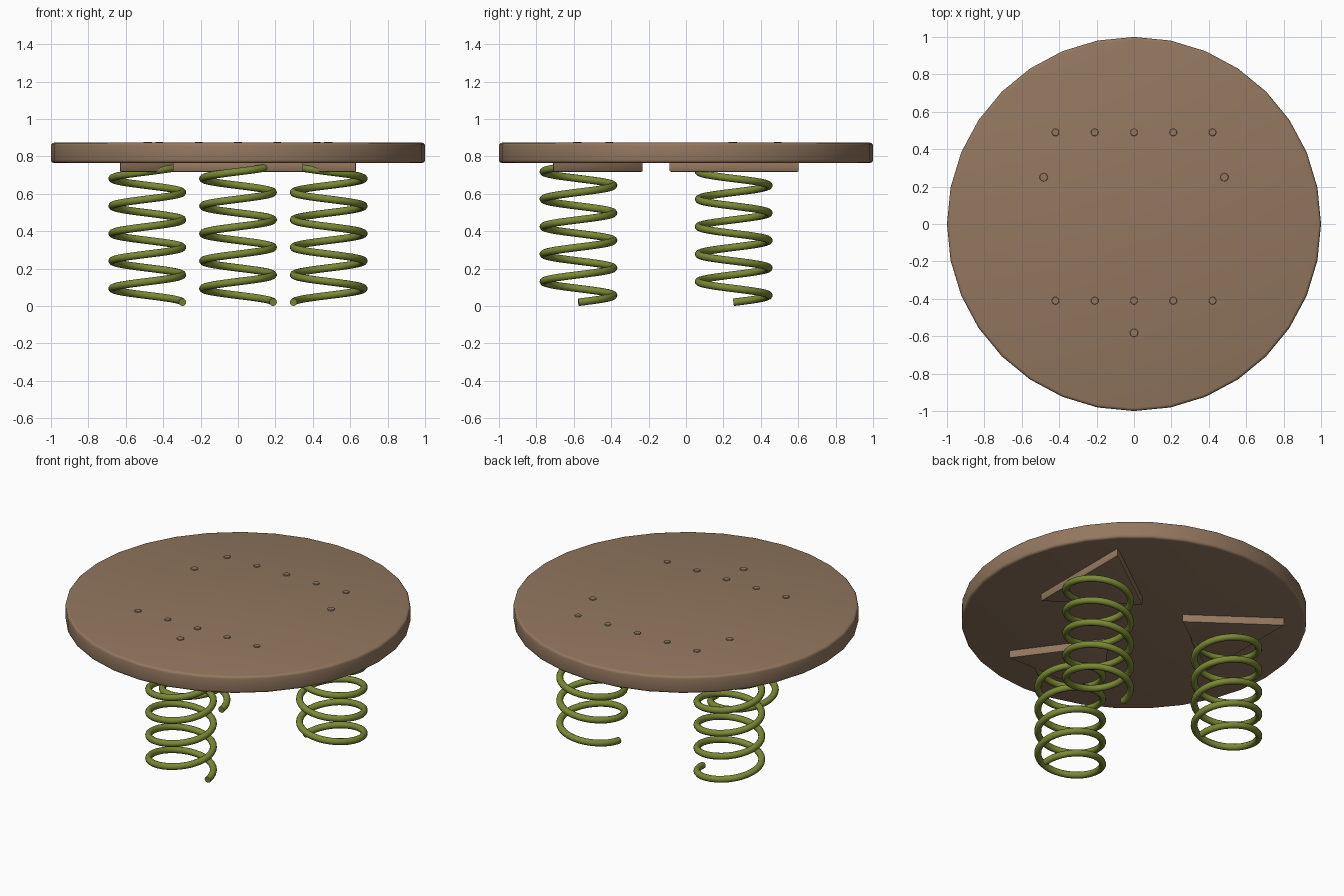
import bpy
import bmesh
from math import cos, sin, pi, radians

if "Cube" in bpy.data.objects:
    bpy.data.objects.remove(bpy.data.objects["Cube"], do_unlink=True)


def make_material(name, rgb):
    mat = bpy.data.materials.new(name)
    mat.use_nodes = True
    color = (*rgb, 1.0)
    mat.diffuse_color = color
    mat.node_tree.nodes["Principled BSDF"].inputs["Base Color"].default_value = color
    return mat


wood = make_material("brown wood", (0.29, 0.185, 0.115))
green = make_material("olive green", (0.2, 0.25, 0.035))


def prism(name, outline, bottom, top, bevel, segments=3):
    """Extrude an anticlockwise outline and round its rims."""
    bm = bmesh.new()
    face = bm.faces.new([bm.verts.new((x, y, bottom)) for x, y in outline])
    extruded = bmesh.ops.extrude_face_region(bm, geom=[face], use_keep_orig=True)
    lifted = [v for v in extruded["geom"] if isinstance(v, bmesh.types.BMVert)]
    bmesh.ops.translate(bm, verts=lifted, vec=(0, 0, top - bottom))
    bmesh.ops.recalc_face_normals(bm, faces=bm.faces[:])
    edges = [e for e in bm.edges if e.calc_face_angle(0) > radians(45)]
    bmesh.ops.bevel(bm, geom=edges, offset=bevel, segments=segments,
                    profile=0.5, affect='EDGES', clamp_overlap=True)
    mesh = bpy.data.meshes.new(name)
    bm.to_mesh(mesh)
    bm.free()
    mesh.materials.append(wood)
    obj = bpy.data.objects.new(name, mesh)
    bpy.context.collection.objects.link(obj)
    bpy.ops.object.select_all(action='DESELECT')
    bpy.context.view_layer.objects.active = obj
    obj.select_set(True)
    bpy.ops.object.shade_smooth_by_angle(angle=radians(40))
    return obj


def circle(x, y, radius, sides):
    return [(x + radius * cos(2 * pi * i / sides), y + radius * sin(2 * pi * i / sides))
            for i in range(sides)]


def spring(name, x, y, side):
    """Coil of round wire; side = -1 mirrors the winding."""
    turns, steps, radius, pitch, wire = 5, 32, 0.188, 0.147, 0.02
    curve = bpy.data.curves.new(name, 'CURVE')
    curve.dimensions = '3D'
    curve.bevel_depth = wire
    curve.bevel_resolution = 4
    curve.use_fill_caps = True
    line = curve.splines.new('POLY')
    line.points.add(turns * steps)
    for i, point in enumerate(line.points):
        a = 2 * pi * i / steps
        point.co = (x + side * radius * cos(a), y + radius * sin(a),
                    wire + pitch * i / steps, 1)
    line.use_smooth = True
    curve.materials.append(green)
    obj = bpy.data.objects.new(name, curve)
    bpy.context.collection.objects.link(obj)


# Round top
prism("table_top", circle(0, 0, 1.0, 32), 0.765, 0.873, 0.016)

# Triangular mounting plates, each pointing towards the middle
plate_z = (0.717, 0.77)
prism("front_plate", [(-0.35, -0.71), (0.35, -0.71), (0, -0.23)], *plate_z, 0.006, 2)
for label, s in (("left", 1), ("right", -1)):
    outline = [(s * 0.63, -0.09), (s * 0.63, 0.605), (s * 0.15, 0.257)]
    prism(label + "_plate", outline[::s], *plate_z, 0.006, 2)

# Spring legs
spring("front_spring", 0, -0.575, 1)
spring("left_spring", 0.485, 0.255, -1)
spring("right_spring", -0.485, 0.255, 1)

# Screw heads standing just proud of the top
screws = [(0.21 * i, y, 0.02) for y in (0.49, -0.41) for i in range(-2, 3)]
screws += [(-0.483, 0.25, 0.022), (0.483, 0.25, 0.022), (0, -0.582, 0.022)]
for n, (x, y, r) in enumerate(screws, 1):
    prism(f"screw_head_{n}", circle(x, y, r, 16), 0.86, 0.878, 0.002, 1)
